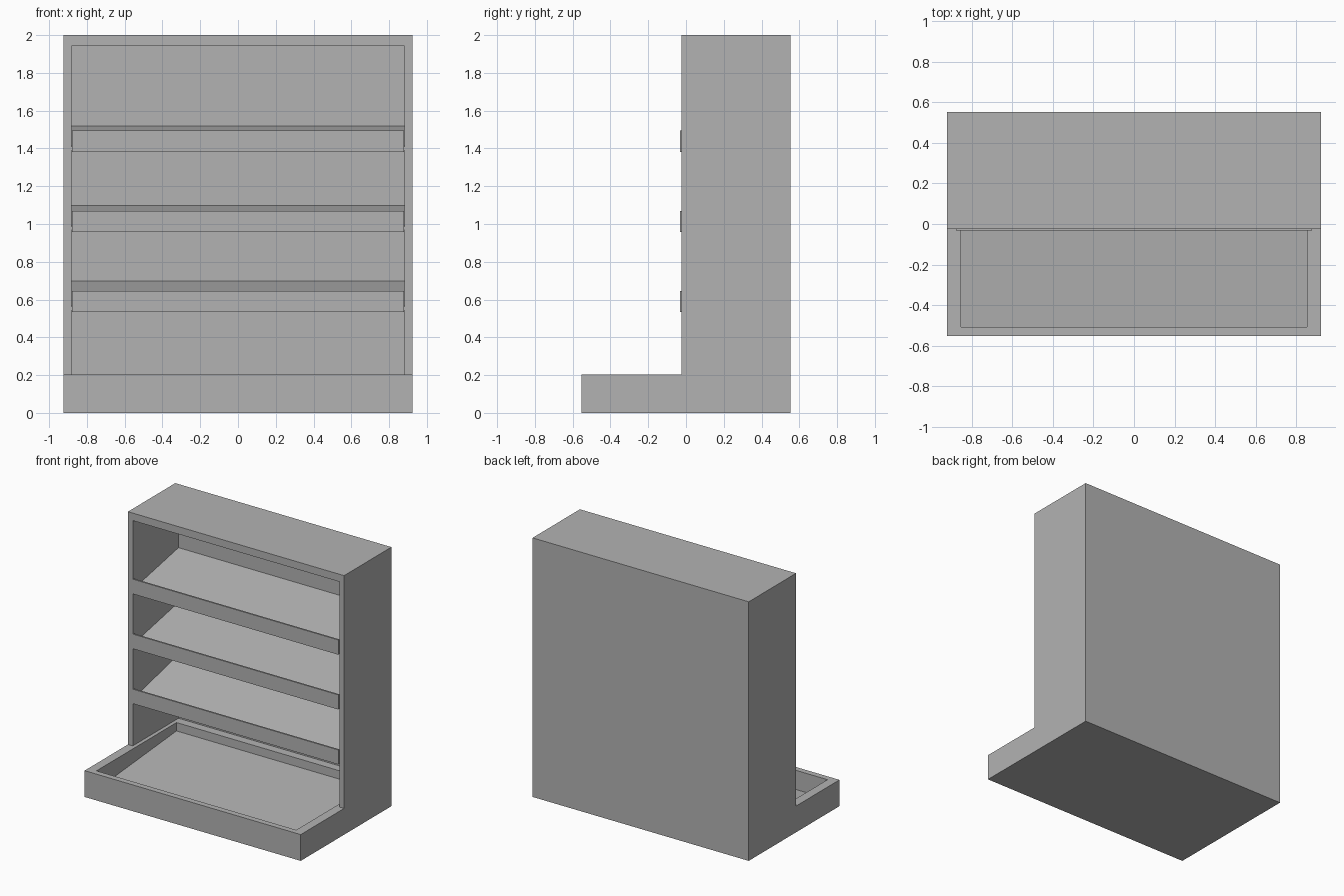
import bpy
import bmesh

if "Cube" in bpy.data.objects:
    bpy.data.objects.remove(bpy.data.objects["Cube"])

# Mid grey finish shared by every part
grey = bpy.data.materials.new("mid_grey")
grey.diffuse_color = (0.45, 0.45, 0.45, 1)
grey.use_nodes = True
grey.node_tree.nodes["Principled BSDF"].inputs["Base Color"].default_value = grey.diffuse_color


def finish(name, bm):
    bmesh.ops.recalc_face_normals(bm, faces=bm.faces[:])
    mesh = bpy.data.meshes.new(name)
    bm.to_mesh(mesh)
    bm.free()
    mesh.materials.append(grey)
    obj = bpy.data.objects.new(name, mesh)
    bpy.context.collection.objects.link(obj)
    return obj


def bridge_rings(name, rings, closed):
    """Skin four-point rings in order and cap the first and last."""
    bm = bmesh.new()
    loops = [[bm.verts.new(p) for p in ring] for ring in rings]
    for a, b in zip(loops, loops[1:]):
        for i in range(4 if closed else 3):
            j = (i + 1) % 4
            bm.faces.new((a[i], a[j], b[j], b[i]))
    bm.faces.new(loops[0])
    bm.faces.new(loops[-1])
    return finish(name, bm)


def prism(name, profile, half_width):
    """Extrude a (y, z) profile across x."""
    bm = bmesh.new()
    face = bm.faces.new([bm.verts.new((-half_width, y, z)) for y, z in profile])
    ext = bmesh.ops.extrude_face_region(bm, geom=[face])["geom"]
    verts = [v for v in ext if isinstance(v, bmesh.types.BMVert)]
    bmesh.ops.translate(bm, verts=verts, vec=(2 * half_width, 0, 0))
    return finish(name, bm)


def tray_ring(x, y0, y1, z0, z1):
    return [(-x, y0, z0), (x, y0, z0), (x, y1, z1), (-x, y1, z1)]


def arch_ring(x, y, top):
    return [(-x, y, 0.2), (-x, y, top), (x, y, top), (x, y, 0.2)]


W, D = 0.923, 0.553
FRONT, BACK = -0.024, 0.534

# Base with a recessed tray whose floor slopes up to the back
bridge_rings("base_tray", [
    tray_ring(W, -D, D, 0, 0),
    tray_ring(W, -D, D, 0.203, 0.203),
    tray_ring(0.853, -0.508, 0.468, 0.203, 0.203),
    tray_ring(0.853, -0.508, 0.468, 0.055, 0.138),
], True)

# Cabinet shell, open at the front and resting on the base
bridge_rings("cabinet_shell", [
    arch_ring(W, D, 2.0),
    arch_ring(W, FRONT, 2.0),
    arch_ring(0.882, FRONT, 1.942),
    arch_ring(0.882, BACK, 1.942),
], False)

# Sloping shelves, each with a front lip: (lip bottom, lip top, shelf back height)
for i, (low, high, rear) in enumerate([(0.533, 0.645, 0.697),
                                       (0.957, 1.07, 1.098),
                                       (1.38, 1.494, 1.52)], 1):
    front = low + 0.03
    prism(f"shelf_{i}", [(-0.018, front - 0.02), (-0.018, front),
                         (BACK, rear), (BACK, rear - 0.02)], 0.882)
    prism(f"shelf_lip_{i}", [(-0.031, low), (-0.031, high),
                             (-0.018, high), (-0.018, low)], 0.878)
